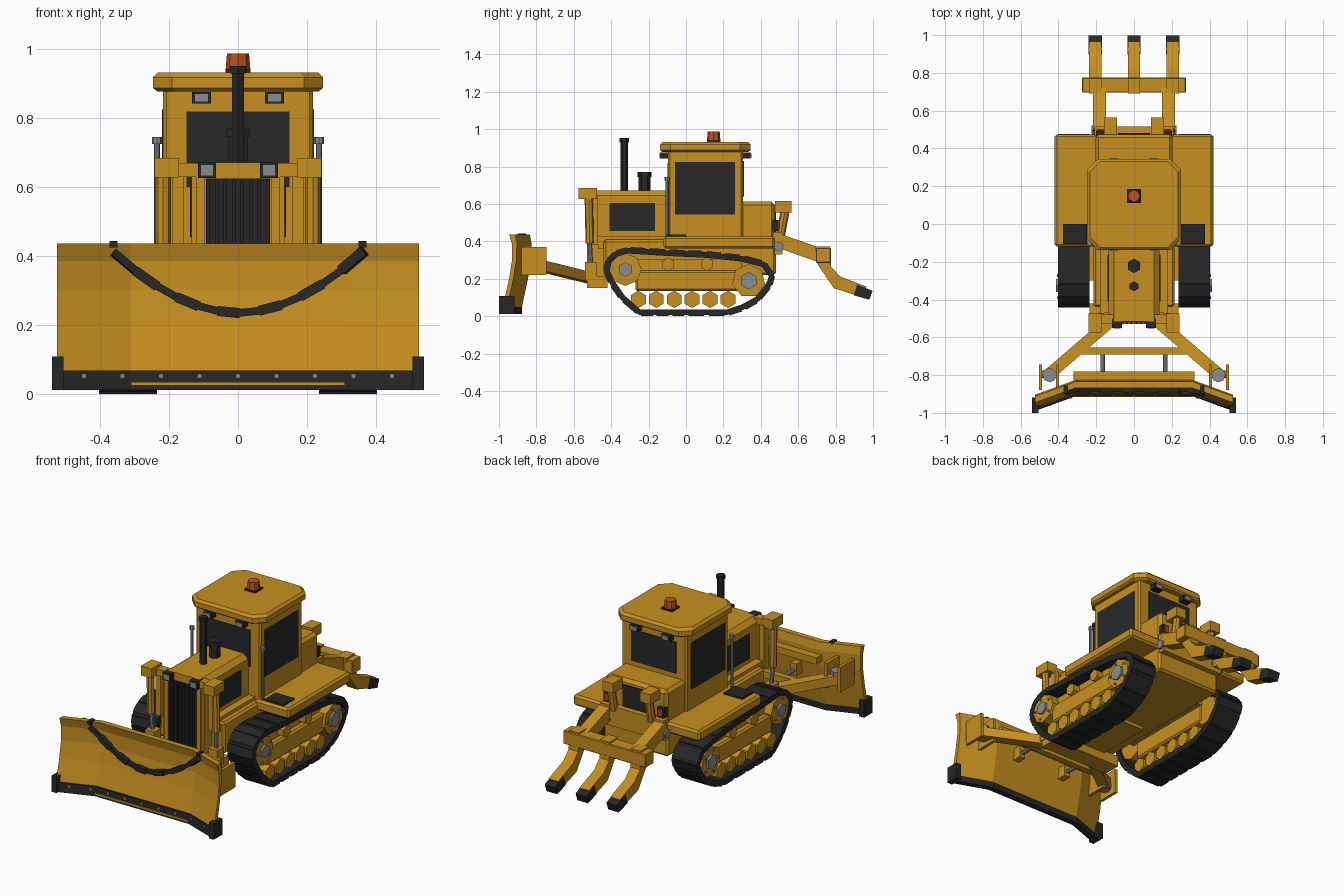
import bpy, bmesh, math
from mathutils import Vector, Matrix


def material(name, rgb):
    m = bpy.data.materials.new(name)
    m.diffuse_color = (*rgb, 1)
    return m


YELLOW = material("machine yellow", (0.57, 0.278, 0.014))
BLACK = material("track black", (0.020, 0.020, 0.021))
GLASS = material("dark glass", (0.021, 0.022, 0.023))
STEEL = material("steel grey", (0.25, 0.27, 0.29))
ORANGE = material("beacon orange", (0.50, 0.085, 0.013))
RED = material("lamp red", (0.50, 0.05, 0.015))


def finish(name, bm, mat, mirror=False):
    bmesh.ops.recalc_face_normals(bm, faces=bm.faces)
    me = bpy.data.meshes.new(name)
    bm.to_mesh(me)
    bm.free()
    me.materials.append(mat)
    ob = bpy.data.objects.new(name, me)
    bpy.context.collection.objects.link(ob)
    if mirror:
        ob.modifiers.new("Mirror", "MIRROR")
    return ob


def box(name, x, y, z, mat=YELLOW, mirror=False, bevel=0):
    """Box from (min, max) pairs."""
    bm = bmesh.new()
    c = [(a + b) / 2 for a, b in (x, y, z)]
    s = [b - a for a, b in (x, y, z)]
    bmesh.ops.create_cube(bm, size=1, matrix=Matrix.Translation(c) @ Matrix.Diagonal((*s, 1)))
    if bevel:
        bmesh.ops.bevel(bm, geom=bm.edges[:], offset=bevel, segments=1, affect='EDGES')
    return finish(name, bm, mat, mirror)


def frame(p, q):
    d = Vector(q) - Vector(p)
    rot = d.to_track_quat('Z', 'Y').to_matrix().to_4x4()
    return Matrix.Translation((Vector(p) + Vector(q)) / 2) @ rot, d.length


def rod(name, p, q, r, n=8, mat=YELLOW, mirror=False, r2=None):
    """n-sided cylinder or cone from p to q."""
    bm = bmesh.new()
    m, l = frame(p, q)
    bmesh.ops.create_cone(bm, cap_ends=True, segments=n, radius1=r,
                          radius2=r if r2 is None else r2, depth=l, matrix=m)
    return finish(name, bm, mat, mirror)


def beam(name, p, q, w, h, mat=YELLOW, mirror=False):
    """Rectangular bar from p to q."""
    bm = bmesh.new()
    m, l = frame(p, q)
    bmesh.ops.create_cube(bm, size=1, matrix=m @ Matrix.Diagonal((w, h, l, 1)))
    return finish(name, bm, mat, mirror)


def loft(name, rings, mat=YELLOW, mirror=False, closed=False):
    """Skin through rings of equal point count; closed joins last to first."""
    bm = bmesh.new()
    vs = [[bm.verts.new(p) for p in r] for r in rings]
    n = len(rings[0])
    pairs = list(zip(vs, vs[1:])) + ([(vs[-1], vs[0])] if closed else [])
    for a, b in pairs:
        for i in range(n):
            bm.faces.new((a[i], a[(i + 1) % n], b[(i + 1) % n], b[i]))
    if not closed:
        bm.faces.new(vs[0])
        bm.faces.new(vs[-1])
    return finish(name, bm, mat, mirror)


# Blade: curved section swept through two forward-swept wings
STATIONS = ((-0.525, -0.078), (-0.31, 0), (0.31, 0), (0.525, -0.078))
def blade(name, prof, mat):
    loft(name, [[(x, y + o, z) for y, z in prof] for x, o in STATIONS], mat)

blade("blade", [(-0.868, 0.437), (-0.852, 0.385), (-0.852, 0.3), (-0.868, 0.2), (-0.902, 0.05),
                (-0.877, 0.05), (-0.845, 0.2), (-0.829, 0.3), (-0.826, 0.39), (-0.835, 0.437)], YELLOW)
blade("cutting_edge", [(-0.912, 0.012), (-0.908, 0.068), (-0.877, 0.068), (-0.877, 0.012)], BLACK)
box("edge_strip", (-0.31, 0.31), (-0.916, -0.9), (0.024, 0.034))
box("blade_end_bit", (0.506, 0.54), (-1.0, -0.918), (0.012, 0.108), BLACK, True)
for i in range(9):
    x = (i - 4) * 0.1115
    y = -0.908 - max(0, abs(x) - 0.31) * 0.363
    rod("edge_bolt", (x, y - 0.007, 0.052), (x, y + 0.01, 0.052), 0.008, 6, STEEL)
box("blade_rail", (-0.32, 0.32), (-0.835, -0.78), (0.325, 0.365))
box("blade_rib", (0.145, 0.185), (-0.85, -0.785), (0.22, 0.29), YELLOW, True)
for x in (0.405, 0.495):
    box("blade_bracket", (x - 0.009, x + 0.009), (-0.88, -0.745), (0.22, 0.37), YELLOW, True)

# Chain hanging across the blade
N = 12
pts = []
for i in range(N + 1):
    x = -0.36 + 0.72 * i / N
    z = 0.235 + 0.175 * (abs(x) / 0.36) ** 1.9
    pts.append(Vector((x, -0.878 - max(0, abs(x) - 0.31) * 0.363, z)))
for i, (p, q) in enumerate(zip(pts, pts[1:])):
    w = 0.029 if i % 2 else 0.022
    beam("chain_link", p, q + (q - p) * 0.1, w, w, BLACK)
box("chain_hook", (0.35, 0.372), (-0.90, -0.855), (0.425, 0.443), BLACK, True)

# Push frame and blade lift
beam("push_arm", (0.10, -0.495, 0.2), (0.455, -0.80, 0.275), 0.062, 0.055, YELLOW, True)
rod("push_arm_ball", (0.4, -0.795, 0.278), (0.5, -0.795, 0.278), 0.02, 8, STEEL, True)
rod("push_arm_joint", (0.447, -0.8, 0.245), (0.447, -0.8, 0.32), 0.038, 8, STEEL, True)
box("push_crossbar", (-0.29, 0.29), (-0.692, -0.655), (0.225, 0.262))
rod("tilt_rod", (0.165, -0.66, 0.245), (0.165, -0.80, 0.25), 0.012, 8, STEEL, True)
box("push_frame_pivot", (-0.235, 0.235), (-0.53, -0.42), (0.15, 0.215))
box("lift_head", (0.172, 0.242), (-0.575, -0.475), (0.628, 0.685), YELLOW, True)
box("lift_head_arm", (0.1, 0.18), (-0.53, -0.48), (0.63, 0.67), YELLOW, True)
box("lift_post", (0.158, 0.19), (-0.51, -0.47), (0.38, 0.64), YELLOW, True)
rod("lift_cylinder", (0.217, -0.52, 0.63), (0.217, -0.515, 0.39), 0.022, 8, YELLOW, True)
rod("lift_piston", (0.217, -0.515, 0.4), (0.21, -0.505, 0.22), 0.012, 8, STEEL, True)
box("lift_clevis", (0.18, 0.24), (-0.54, -0.475), (0.19, 0.29), YELLOW, True)

# Chassis and hood
box("chassis", (-0.215, 0.215), (-0.44, 0.48), (0.22, 0.41), bevel=0.012)
hood = [(-0.135, 0.2), (-0.135, 0.645), (-0.105, 0.672), (0.105, 0.672), (0.135, 0.645), (0.135, 0.2)]
loft("hood", [[(x, y, z) for x, z in hood] for y in (-0.515, -0.08)])
box("hood_shelf", (0.13, 0.18), (-0.47, -0.08), (0.36, 0.43), YELLOW, True)
box("hood_side_panel", (0.13, 0.139), (-0.41, -0.165), (0.455, 0.605), GLASS, True)
box("grille", (-0.093, 0.093), (-0.521, -0.5), (0.25, 0.625), BLACK)
for i in range(8):
    x = (i - 3.5) * 0.0245
    box("grille_slat", (x - 0.005, x + 0.005), (-0.53, -0.515), (0.25, 0.622), BLACK)
box("grille_frame", (0.095, 0.122), (-0.53, -0.5), (0.22, 0.635), YELLOW, True)
box("headlight", (0.064, 0.116), (-0.55, -0.5), (0.626, 0.672), BLACK, True)
box("headlight_lens", (0.072, 0.108), (-0.554, -0.548), (0.634, 0.664), STEEL, True)
rod("exhaust", (0, -0.33, 0.66), (0, -0.33, 0.94), 0.02, 6, BLACK)
rod("exhaust_cap", (0, -0.33, 0.93), (0, -0.33, 0.952), 0.026, 6, BLACK)
rod("air_intake", (0, -0.222, 0.66), (0, -0.222, 0.75), 0.031, 6, BLACK)
rod("air_intake_cap", (0, -0.222, 0.745), (0, -0.222, 0.77), 0.038, 6, BLACK)

# Cab
box("cab", (-0.217, 0.217), (-0.095, 0.305), (0.4, 0.89), bevel=0.01)
box("door_glass", (0.21, 0.22), (-0.06, 0.262), (0.545, 0.825), GLASS, True)
box("windshield", (-0.15, 0.15), (-0.099, -0.09), (0.6, 0.82), GLASS)
box("rear_window", (-0.15, 0.15), (0.3, 0.309), (0.64, 0.83), GLASS)
def octagon(d, z):
    a, b, f, c = 0.247 - d, -0.138 + d, 0.345 - d, 0.055
    return [(-a, b + c, z), (-a + c, b, z), (a - c, b, z), (a, b + c, z),
            (a, f - c, z), (a - c, f, z), (-a + c, f, z), (-a, f - c, z)]
loft("roof", [octagon(0.012, 0.878), octagon(0, 0.888), octagon(0, 0.918), octagon(0.014, 0.932)])
for name, y, lens in (("front", (-0.138, -0.09), -0.14), ("rear", (0.3, 0.345), 0.347)):
    box(name + "_work_light", (0.078, 0.133), y, (0.842, 0.876), BLACK, True)
    box(name + "_work_lens", (0.085, 0.126), (lens - 0.003, lens + 0.003), (0.847, 0.871), STEEL, True)
box("beacon_base", (-0.036, 0.036), (0.112, 0.184), (0.928, 0.942), BLACK)
rod("beacon", (0, 0.148, 0.94), (0, 0.148, 0.987), 0.036, 8, ORANGE, r2=0.032)
rod("handrail", (0.235, -0.1, 0.42), (0.235, -0.1, 0.74), 0.009, 8, STEEL, True)
rod("handrail_cap", (0.235, -0.1, 0.725), (0.235, -0.1, 0.745), 0.014, 8, STEEL, True)

# Fenders, steps and rear body
box("fender", (0.19, 0.42), (-0.12, 0.475), (0.362, 0.427), YELLOW, True, 0.012)
box("step_pad", (0.25, 0.375), (-0.105, 0.0), (0.42, 0.437), BLACK, True)
box("rear_body", (-0.205, 0.205), (0.28, 0.475), (0.3, 0.612), bevel=0.018)
box("rear_panel", (-0.085, 0.085), (0.47, 0.482), (0.45, 0.58), BLACK)
box("tail_light_housing", (0.155, 0.2), (0.46, 0.495), (0.455, 0.515), BLACK, True)
box("tail_light", (0.162, 0.193), (0.49, 0.503), (0.464, 0.506), RED, True)

# Tracks: closed belt with long flat shoes
path = [(-0.437, 0.24), (-0.425, 0.3), (-0.38, 0.345), (-0.31, 0.365), (-0.1, 0.352), (0.1, 0.343),
        (0.3, 0.322), (0.42, 0.29), (0.472, 0.22), (0.455, 0.16), (0.39, 0.08), (0.31, 0.035),
        (0.22, 0.006), (0, 0.006), (-0.25, 0.006), (-0.35, 0.09), (-0.405, 0.17)]
loop = [Vector(p) for p in path]
rings, M = [], len(path)
for i, p in enumerate(loop):
    t = (loop[(i + 1) % M] - loop[i - 1]).normalized()
    q = p + Vector((t.y, -t.x)) * 0.03
    rings.append([(0.235, *p), (0.403, *p), (0.403, *q), (0.235, *q)])
loft("track_belt", rings, BLACK, True, True)
for a, b in zip(loop, loop[1:] + loop[:1]):
    k = max(1, round((b - a).length / 0.09))
    for j in range(k):
        c, d = a.lerp(b, (j + 0.12) / k), a.lerp(b, (j + 0.88) / k)
        beam("track_shoe", (0.319, *c), (0.319, *d), 0.168, 0.012, BLACK, True)

# Track frame, wheels and rollers
box("track_frame", (0.245, 0.385), (-0.27, 0.30), (0.135, 0.245), YELLOW, True, 0.01)
box("track_upper_beam", (0.2, 0.35), (-0.3, 0.3), (0.235, 0.305), YELLOW, True)
def wheel(name, y, z, r, n, hub):
    rod(name, (0.25, y, z), (0.4, y, z), r, n, YELLOW, True)
    rod(name + "_hub", (0.39, y, z), (0.412, y, z), hub, 6, STEEL, True)
    for i in range(5):
        a = 0.6 + i * math.tau / 5
        u, v = y + r * 0.74 * math.cos(a), z + r * 0.74 * math.sin(a)
        rod(name + "_bolt", (0.395, u, v), (0.407, u, v), 0.008, 6, STEEL, True)
wheel("idler", -0.325, 0.25, 0.088, 8, 0.039)
wheel("sprocket", 0.335, 0.19, 0.09, 7, 0.047)
for i in range(6):
    y = -0.255 + 0.096 * i
    rod("roller", (0.25, y, 0.09), (0.392, y, 0.09), 0.046, 6, YELLOW, True)
for y in (-0.095, 0.112):
    rod("carrier_roller", (0.25, y, 0.278), (0.392, y, 0.278), 0.036, 6, YELLOW, True)

# Ripper
box("ripper_mount", (-0.21, 0.21), (0.465, 0.515), (0.33, 0.45))
box("ripper_beam", (-0.275, 0.275), (0.695, 0.775), (0.285, 0.365), bevel=0.004)
beam("ripper_arm", (0.182, 0.49, 0.405), (0.182, 0.72, 0.325), 0.068, 0.075, YELLOW, True)
rod("ripper_pin", (0.14, 0.495, 0.372), (0.226, 0.495, 0.372), 0.026, 8, STEEL, True)
box("ripper_head", (0.09, 0.16), (0.475, 0.565), (0.555, 0.615), YELLOW, True)
rod("ripper_cylinder", (0.125, 0.53, 0.565), (0.125, 0.505, 0.43), 0.024, 8, YELLOW, True)
rod("ripper_piston", (0.14, 0.505, 0.45), (0.15, 0.495, 0.37), 0.012, 8, STEEL, True)
shank = [(0.69, 0.374), (0.77, 0.374), (0.775, 0.265), (0.825, 0.212), (0.965, 0.158),
         (0.945, 0.1), (0.79, 0.15), (0.705, 0.275)]
tip = [(0.915, 0.17), (0.998, 0.135), (0.98, 0.088), (0.897, 0.112)]
for c in (-0.205, 0, 0.205):
    loft("ripper_shank", [[(c + d, y, z) for y, z in shank] for d in (-0.032, 0.032)])
    loft("ripper_tip", [[(c + d, y, z) for y, z in tip] for d in (-0.035, 0.035)], BLACK)
